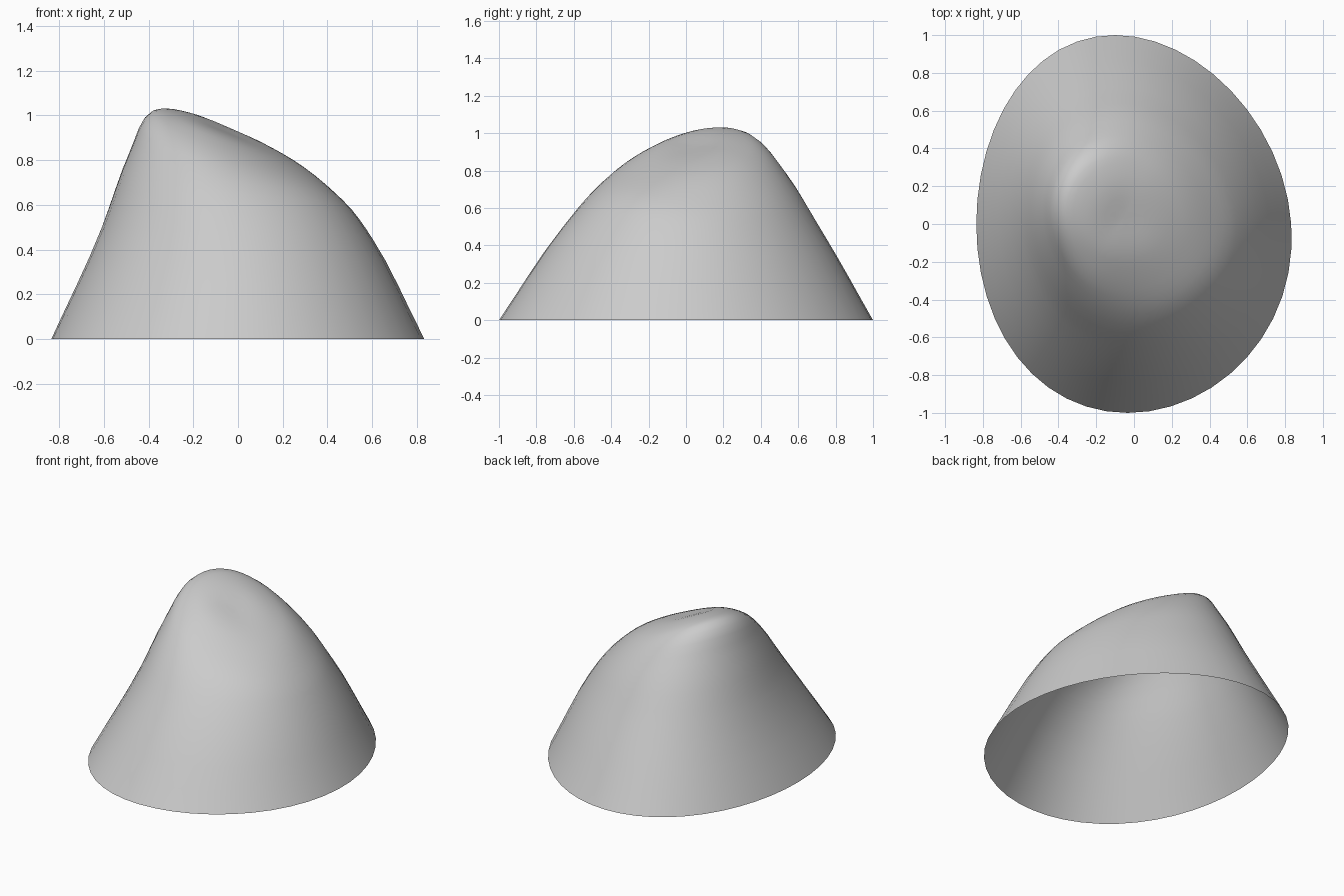
import bpy, bmesh, math
from mathutils import Vector

if "Cube" in bpy.data.objects:
    bpy.data.objects.remove(bpy.data.objects["Cube"])

SEG = 48
STEPS = 4
# Directions of the summit, the pinched flank and the full shoulder
PEAK, PINCH, SHOULDER = (math.radians(d) for d in (149, 215, 315))

# Guide rings: centre x, y, radius x, y, height, slope in x, y, peak lift, flank pinch, shoulder lift
RINGS = [
    (0.0, 0.0, 0.835, 1.0, 0.0, 0.0, 0.0, 0.0, 0.0, 0.0),
    (-0.01, 0.025, 0.61, 0.70, 0.475, -0.05, 0.0, 0.0, 0.05, 0.02),
    (-0.015, 0.03, 0.485, 0.515, 0.715, -0.23, 0.06, 0.0, 0.07, 0.04),
    (-0.05, 0.04, 0.345, 0.345, 0.85, -0.30, 0.11, 0.045, 0.06, 0.01),
    (-0.05, 0.04, 0.20, 0.20, 0.90, -0.36, 0.12, 0.015, 0.0, 0.0),
]
KNOTS = [0.0, 0.55, 0.83, 1.05, 1.20, 1.40, 1.60]
APEX = Vector((-0.05, 0.04, 0.93))


def lobe(t, centre, power):
    return max(0.0, math.cos(t - centre)) ** power


def ring_point(ring, t):
    cx, cy, rx, ry, a, bx, by, lift, pinch, bulge = ring
    k = 1 - pinch * lobe(t, PINCH, 4)
    skew = 0.04 + 0.08 * math.sin(t) + 0.04 * math.cos(t)
    x = cx + k * rx * math.cos(t + skew)
    y = cy + k * ry * math.sin(t)
    z = a + bx * x + by * y + lift * lobe(t, PEAK, 2) + bulge * lobe(t, SHOULDER, 4)
    return Vector((x, y, z))


def tangent(p, i):
    # Slope of the profile at guide point i, weighted by knot spacing
    if i == 0:
        return (p[1] - p[0]) / (KNOTS[1] - KNOTS[0])
    h0, h1 = KNOTS[i] - KNOTS[i - 1], KNOTS[i + 1] - KNOTS[i]
    d0, d1 = (p[i] - p[i - 1]) / h0, (p[i + 1] - p[i]) / h1
    return (d0 * h1 + d1 * h0) / (h0 + h1)


def profile(t):
    # Smooth rib from the base rim up to the middle of the top
    p = [ring_point(r, t) for r in RINGS] + [APEX, ring_point(RINGS[-1], t + math.pi)]
    out = []
    for i in range(len(RINGS)):
        h = KNOTS[i + 1] - KNOTS[i]
        m0, m1 = tangent(p, i) * h, tangent(p, i + 1) * h
        for s in range(STEPS):
            u = s / STEPS
            out.append(p[i] * (2 * u**3 - 3 * u**2 + 1) + m0 * (u**3 - 2 * u**2 + u)
                       + p[i + 1] * (3 * u**2 - 2 * u**3) + m1 * (u**3 - u**2))
    return out


# Open-bottomed lopsided dome, skinned from the ribs
bm = bmesh.new()
ribs = [[bm.verts.new(c) for c in profile(2 * math.pi * k / SEG)] for k in range(SEG)]
top = bm.verts.new(APEX)
for k in range(SEG):
    a, b = ribs[k], ribs[(k + 1) % SEG]
    for j in range(len(a) - 1):
        bm.faces.new((a[j], b[j], b[j + 1], a[j + 1]))
    bm.faces.new((a[-1], b[-1], top))
for f in bm.faces:
    f.smooth = True

mesh = bpy.data.meshes.new("dome_shell")
bm.to_mesh(mesh)
bm.free()
bpy.context.collection.objects.link(bpy.data.objects.new("dome_shell", mesh))
